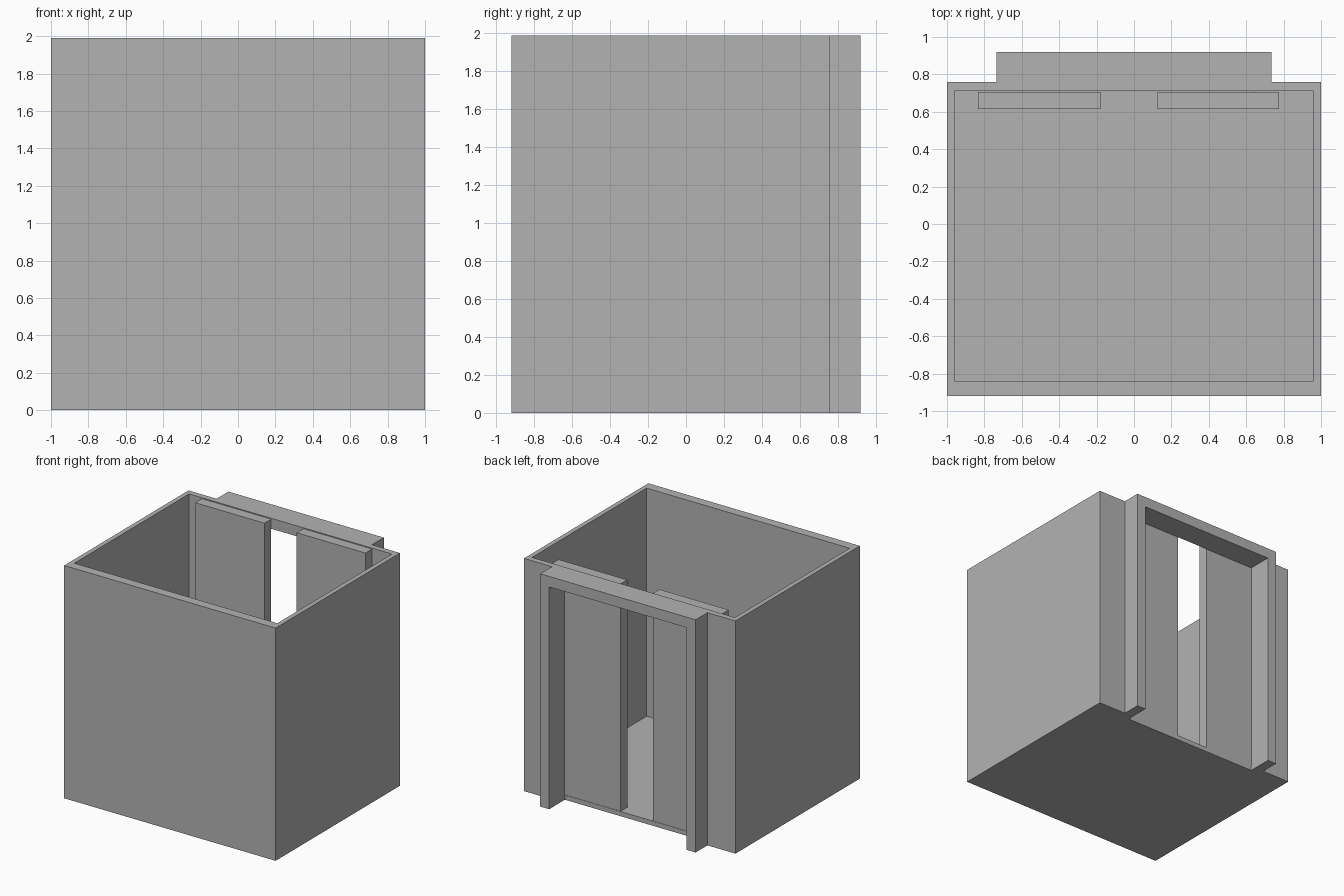
import bpy
import bmesh

default = bpy.data.objects.get("Cube")
if default:
    bpy.data.objects.remove(default, do_unlink=True)

HEIGHT, FLOOR = 1.99, 0.04

# One plain grey for every part
grey = bpy.data.materials.new("plain grey")
grey.use_nodes = True
colour = (0.45, 0.45, 0.45, 1)
grey.diffuse_color = colour
grey.node_tree.nodes["Principled BSDF"].inputs["Base Color"].default_value = colour


def prism(name, outline, z0, z1):
    """Extrude a plan outline between two heights."""
    bm = bmesh.new()
    base = bm.faces.new([bm.verts.new((x, y, z0)) for x, y in outline])
    top = bmesh.ops.extrude_face_region(bm, geom=[base])["geom"]
    verts = [v for v in top if isinstance(v, bmesh.types.BMVert)]
    bmesh.ops.translate(bm, vec=(0, 0, z1 - z0), verts=verts)
    bmesh.ops.recalc_face_normals(bm, faces=bm.faces)
    mesh = bpy.data.meshes.new(name)
    bm.to_mesh(mesh)
    bm.free()
    mesh.materials.append(grey)
    obj = bpy.data.objects.new(name, mesh)
    bpy.context.collection.objects.link(obj)
    return obj


def rect(x0, x1, y0, y1):
    return [(x0, y0), (x1, y0), (x1, y1), (x0, y1)]


def cut(obj, cutter):
    """Subtract a cutter, apply it, then discard the cutter."""
    cutter.hide_render = True
    mod = obj.modifiers.new("cut", "BOOLEAN")
    mod.operation, mod.solver, mod.object = "DIFFERENCE", "EXACT", cutter
    bpy.context.view_layer.objects.active = obj
    bpy.ops.object.modifier_apply(modifier=mod.name)
    bpy.data.objects.remove(cutter, do_unlink=True)


# Car body with the projecting door surround at the back
half = [(1, -0.92), (1, 0.76), (0.735, 0.76), (0.735, 0.92)]
outline = half + [(-x, y) for x, y in reversed(half)]
car_body = prism("car_body", outline, 0, HEIGHT)

# Open-topped interior, then the doorway through wall and surround
cut(car_body, prism("interior_cutter", rect(-0.96, 0.96, -0.84, 0.71), FLOOR, 3))
cut(car_body, prism("doorway_cutter", rect(-0.65, 0.65, 0.708, 2), -1, 1.9))

# Two sliding door panels just inside the doorway
for name, x0, x1 in (("right_door", -0.835, -0.18), ("left_door", 0.125, 0.775)):
    prism(name, rect(x0, x1, 0.615, 0.705), FLOOR, 1.985)
